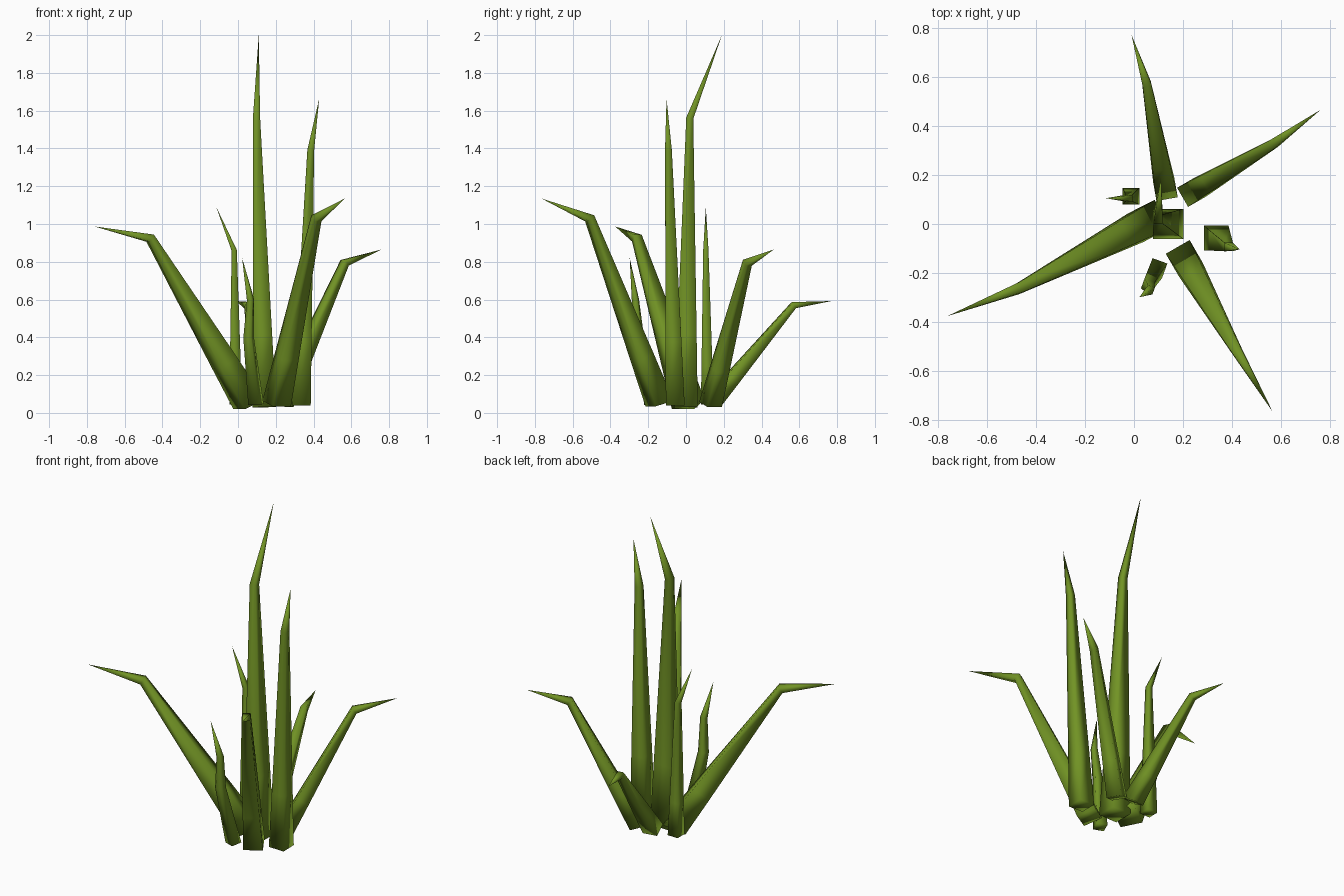
import bpy, bmesh, math
from mathutils import Vector

if "Cube" in bpy.data.objects:
    bpy.data.objects.remove(bpy.data.objects["Cube"])

green = bpy.data.materials.new("grass green")
green.diffuse_color = (0.165, 0.29, 0.018, 1)
green.use_nodes = True
green.node_tree.nodes["Principled BSDF"].inputs["Base Color"].default_value = green.diffuse_color


def blade(name, base, bend, tip, w0, w1, yaw, mid=0.25, mid_pos=None):
    """Square tapered blade: base ring, low ring, bend ring, pointed tip."""
    base, bend, tip = Vector(base), Vector(bend), Vector(tip)
    low = Vector(mid_pos) if mid_pos else base.lerp(bend, mid)
    side = Vector((math.cos(math.radians(yaw)), math.sin(math.radians(yaw)), 0))
    lower, upper = (bend - base).normalized(), (tip - bend).normalized()
    w_low = w0 + (w1 - w0) * mid
    rings = [(base, (lower + Vector((0, 0, 0.5))), w0),
             (low, lower, w_low),
             (bend, lower + upper, w1)]
    bm = bmesh.new()
    loops = []
    for centre, axis, w in rings:
        axis = axis.normalized()
        u = (side - axis * side.dot(axis)).normalized()
        v = axis.cross(u)
        loops.append([bm.verts.new(centre + (u * a + v * b) * w)
                      for a, b in ((-1, -1), (1, -1), (1, 1), (-1, 1))])
    end = bm.verts.new(tip)
    bm.faces.new(loops[0][::-1])
    for i in range(4):
        j = (i + 1) % 4
        for lo, hi in zip(loops, loops[1:]):
            bm.faces.new((lo[i], lo[j], hi[j], hi[i]))
        bm.faces.new((loops[-1][i], loops[-1][j], end))
    bmesh.ops.recalc_face_normals(bm, faces=bm.faces[:])
    for f in bm.faces:
        f.smooth = True
    me = bpy.data.meshes.new(name)
    bm.to_mesh(me)
    bm.free()
    me.materials.append(green)
    bpy.context.collection.objects.link(bpy.data.objects.new(name, me))


# Upright tall blades
blade("tall_centre_blade", (0.14, 0, 0.03), (0.098, 0.02, 1.56), (0.11, 0.19, 2.0), 0.062, 0.019, 0)
blade("tall_right_blade", (0.335, -0.057, 0.04), (0.385, -0.093, 1.39), (0.43, -0.103, 1.665), 0.05, 0.018, 0)

# Blades leaning outwards, turned to their lean direction
blade("left_leaning_blade", (0.06, 0.012, 0.045), (-0.465, -0.26, 0.925), (-0.76, -0.375, 0.987), 0.066, 0.022, 117)
blade("front_leaning_blade", (0.205, -0.14, 0.05), (0.415, -0.51, 1.03), (0.565, -0.765, 1.135), 0.056, 0.022, 30)
blade("right_leaning_blade", (0.235, 0.13, 0.045), (0.565, 0.325, 0.795), (0.76, 0.465, 0.865), 0.045, 0.02, 120)
blade("back_leaning_blade", (0.128, 0.14, 0.055), (0.052, 0.57, 0.57), (-0.01, 0.77, 0.592), 0.044, 0.018, 10)

# Short inner blades
blade("short_left_blade", (-0.012, 0.113, 0.045), (-0.02, 0.105, 0.86), (-0.115, 0.105, 1.09), 0.034, 0.014, 0)
blade("short_front_blade", (0.095, -0.18, 0.045), (0.066, -0.268, 0.6), (0.022, -0.298, 0.82), 0.032, 0.015, -20,
      0.6, (0.056, -0.25, 0.4))
